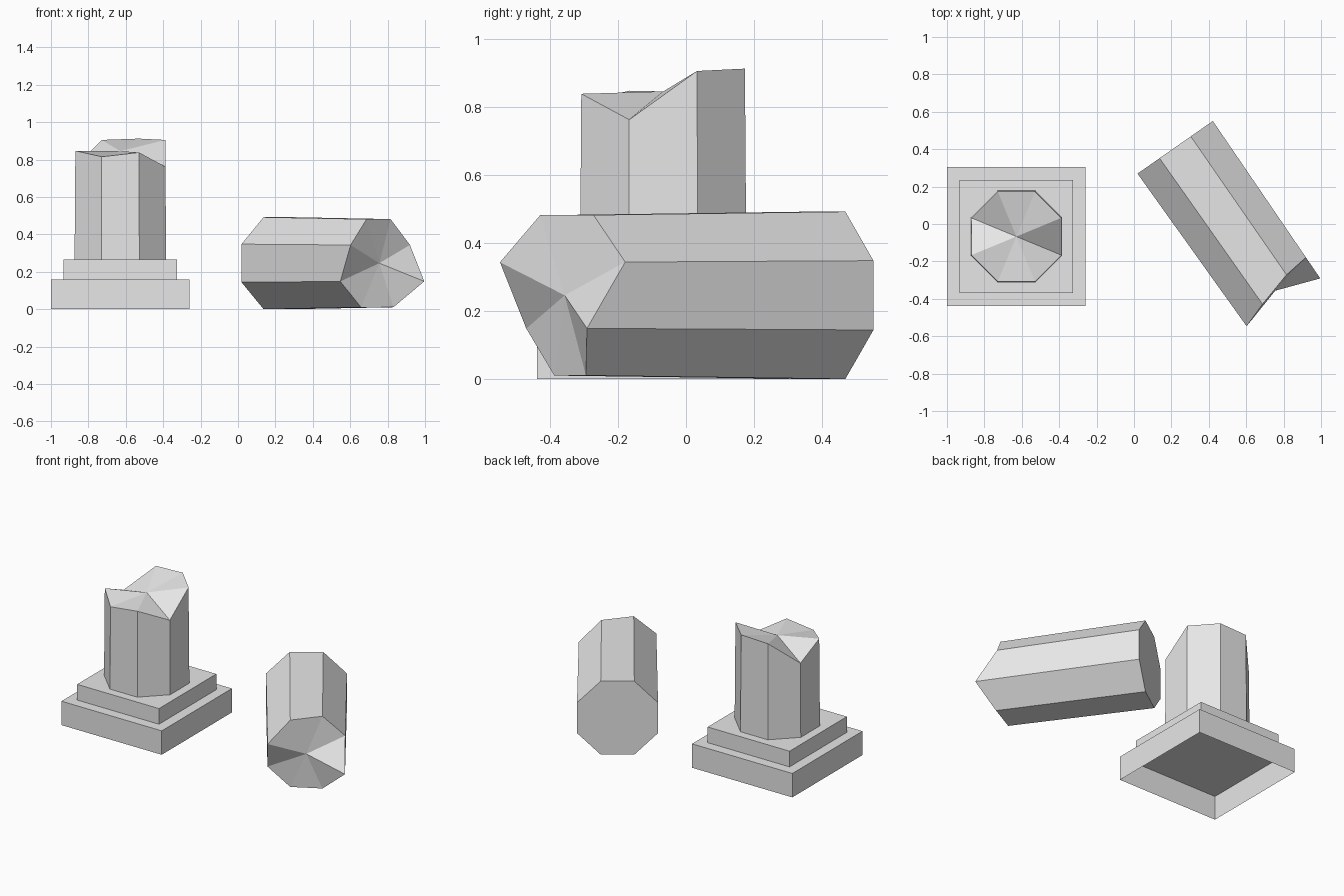
import bpy
import bmesh
import math
from mathutils import Matrix, Vector

cube = bpy.data.objects.get("Cube")
if cube:
    bpy.data.objects.remove(cube, do_unlink=True)

stone = bpy.data.materials.new("pale_stone")
stone.use_nodes = True
stone.diffuse_color = (0.8, 0.8, 0.8, 1)
stone.node_tree.nodes["Principled BSDF"].inputs["Base Color"].default_value = (0.8, 0.8, 0.8, 1)


def finish(name, bm, matrix):
    mesh = bpy.data.meshes.new(name)
    bm.normal_update()
    bm.to_mesh(mesh)
    bm.free()
    mesh.materials.append(stone)
    obj = bpy.data.objects.new(name, mesh)
    obj.matrix_world = matrix
    bpy.context.collection.objects.link(obj)
    return obj


def slab(name, center, width, bottom, top):
    """Square plinth step, hollow underneath."""
    bm = bmesh.new()
    bmesh.ops.create_cube(bm, size=1)
    bmesh.ops.scale(bm, vec=(width, width, top - bottom), verts=bm.verts)
    under = [f for f in bm.faces if f.normal.z < -0.5]
    bmesh.ops.delete(bm, geom=under, context='FACES_ONLY')
    return finish(name, bm, Matrix.Translation((*center, (bottom + top) / 2)))


def broken_shaft(name, lengths, core, radius, taper, matrix, capped):
    """Octagonal shaft whose far end is a jagged fan around a core point."""
    bm = bmesh.new()
    base, rim = [], []
    for i, length in enumerate(lengths):
        a = math.radians(45 * i + 22.5)
        ray = Vector((math.cos(a), math.sin(a), 0)) * radius
        base.append(bm.verts.new(ray))
        rim.append(bm.verts.new(ray * (1 - taper * length) + Vector((0, 0, length))))
    tip = bm.verts.new((0, 0, core))
    for i in range(len(lengths)):
        j = (i + 1) % len(lengths)
        bm.faces.new((base[i], base[j], rim[j], rim[i]))
        bm.faces.new((rim[i], rim[j], tip))
    if capped:
        bm.faces.new(base[::-1])
    return finish(name, bm, matrix)


# Stepped plinth
plinth = (-0.629, -0.067)
slab("plinth_lower_step", plinth, 0.742, 0, 0.16)
slab("plinth_upper_step", plinth, 0.606, 0.16, 0.265)

# Standing stump of the column
broken_shaft("standing_column",
             [0.64, 0.647, 0.64, 0.495, 0.582, 0.55, 0.573, 0.497],
             0.58, 0.265, 0.03, Matrix.Translation((*plinth, 0.265)), False)

# Fallen piece lying on one flat side, broken end to the front
across = Vector((0.82, 0.573, 0)).normalized()
up = Vector((0, 0, 1))
along = across.cross(up)
lying = Matrix((across, up, along)).transposed().to_4x4()
broken_shaft("fallen_column",
             [0.883, 0.90, 0.955, 1.003, 0.908, 0.904, 0.927, 1.019],
             0.935, 0.266, 0.045,
             Matrix.Translation((0.22, 0.41, 0.246)) @ lying, True)
